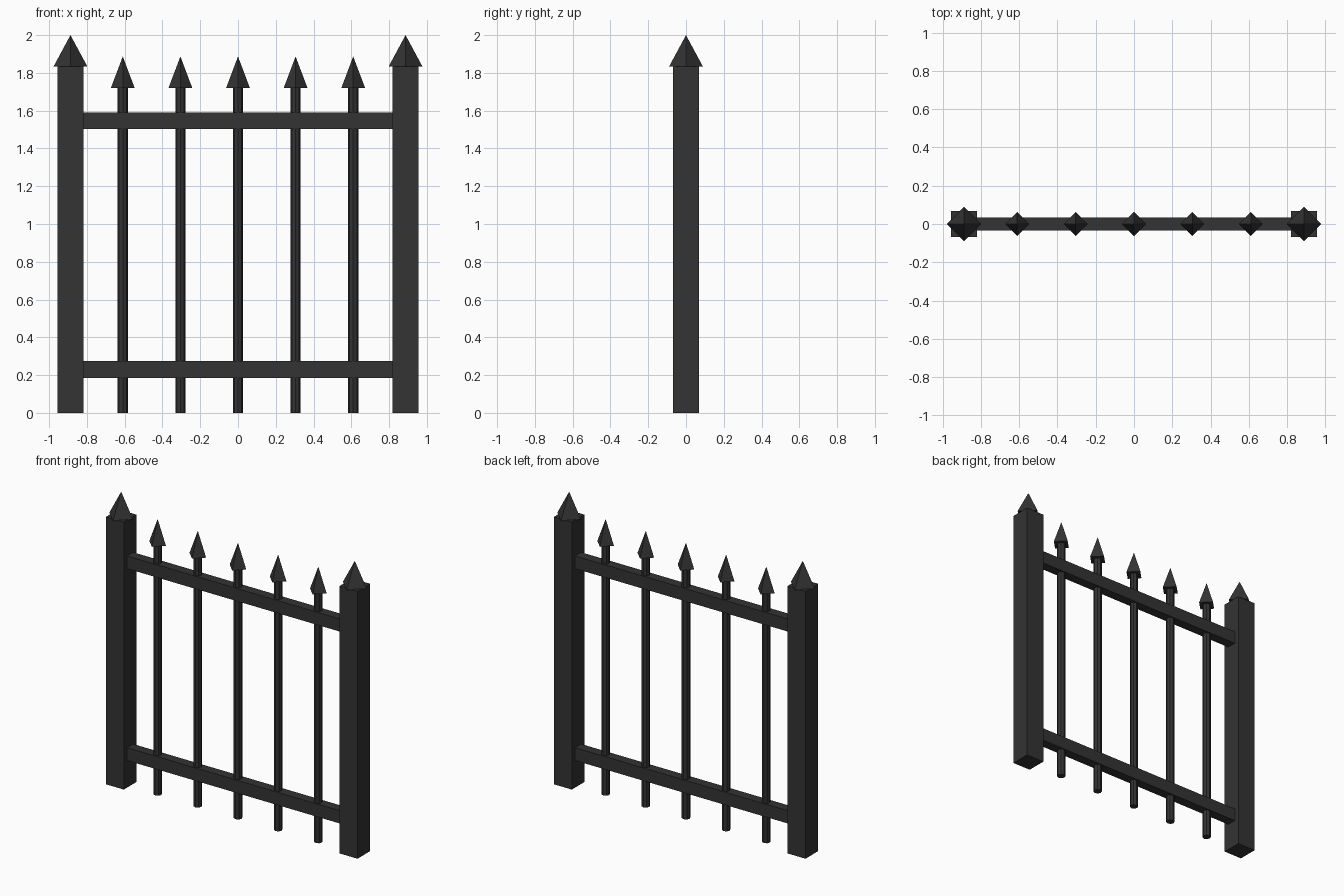
import bpy
import math

cube = bpy.data.objects.get("Cube")
if cube:
    bpy.data.objects.remove(cube, do_unlink=True)

iron = bpy.data.materials.new("dark_iron")
iron.use_nodes = True
iron.diffuse_color = (0.033, 0.033, 0.033, 1)
iron.node_tree.nodes["Principled BSDF"].inputs["Base Color"].default_value = iron.diffuse_color


def finish(name):
    obj = bpy.context.object
    obj.name = name
    obj.data.materials.append(iron)
    return obj


def box(name, x, width, depth, bottom, top):
    bpy.ops.mesh.primitive_cube_add(size=1, location=(x, 0, (bottom + top) / 2))
    obj = finish(name)
    obj.scale = (width, depth, top - bottom)


def spike(name, x, radius, bottom, top):
    bpy.ops.mesh.primitive_cone_add(vertices=4, radius1=radius, depth=top - bottom,
                                    location=(x, 0, (bottom + top) / 2))
    finish(name)


# Square end posts with pointed caps turned corner-forward
for side, x in (("right", -0.887), ("left", 0.887)):
    box(side + "_post", x, 0.136, 0.136, 0, 1.835)
    spike(side + "_post_cap", x, 0.09, 1.833, 2.0)

# Horizontal rails between the posts
box("lower_rail", 0, 1.66, 0.066, 0.186, 0.274)
box("upper_rail", 0, 1.66, 0.066, 1.503, 1.59)

# Upright bars with spear tips
for i in range(5):
    x = (i - 2) * 0.305
    bpy.ops.mesh.primitive_cylinder_add(vertices=8, radius=0.027, depth=1.73,
                                        location=(x, 0, 0.865))
    finish(f"bar_{i + 1}")
    spike(f"spear_tip_{i + 1}", x, 0.063, 1.72, 1.887)
